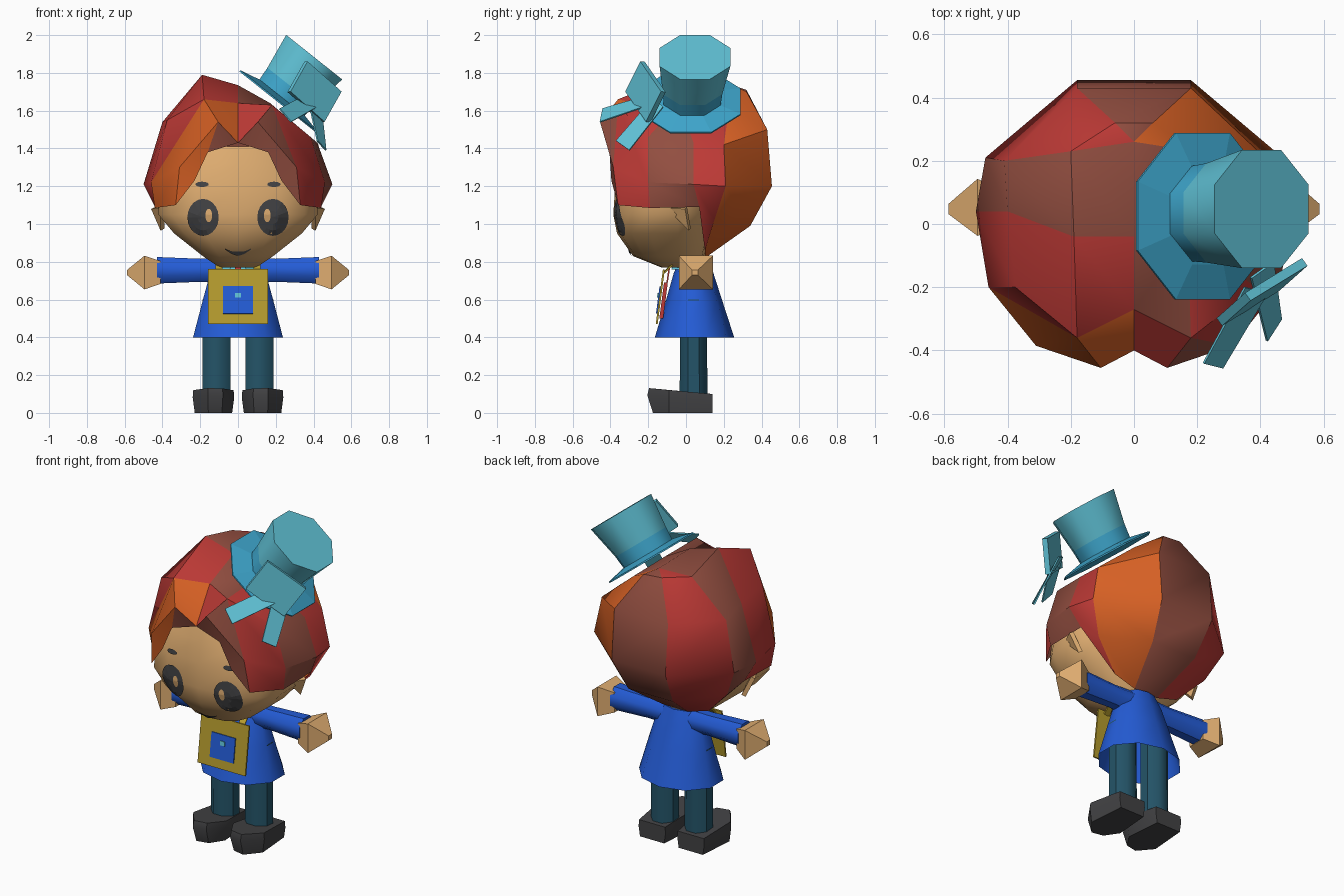
import bpy, bmesh, math
from mathutils import Matrix, Vector
from mathutils.bvhtree import BVHTree

if "Cube" in bpy.data.objects:
    bpy.data.objects.remove(bpy.data.objects["Cube"])


def material(name, *rgb):
    m = bpy.data.materials.new(name)
    lin = [((c / 255 + 0.055) / 1.055) ** 2.4 for c in rgb]
    m.diffuse_color = (*lin, 1)
    m.use_nodes = True
    m.node_tree.nodes["Principled BSDF"].inputs["Base Color"].default_value = m.diffuse_color
    return m


RED = material("hair red", 190, 58, 54)
ORANGE = material("hair orange", 214, 96, 36)
BROWN = material("hair brown", 146, 78, 64)
SKIN = material("skin", 222, 172, 112)
DARK = material("dark grey", 66, 66, 68)
BLUE = material("coat blue", 36, 92, 214)
TEAL = material("trouser teal", 36, 84, 104)
GOLD = material("gold", 182, 156, 46)
CYAN = material("hat cyan", 96, 194, 214)
BAND = material("hat blue", 62, 166, 204)


def finish(name, bm, mats, smooth=None):
    bmesh.ops.recalc_face_normals(bm, faces=bm.faces)
    me = bpy.data.meshes.new(name)
    bm.to_mesh(me)
    bm.free()
    ob = bpy.data.objects.new(name, me)
    bpy.context.collection.objects.link(ob)
    for m in mats:
        me.materials.append(m)
    if smooth:
        bpy.ops.object.select_all(action='DESELECT')
        ob.select_set(True)
        bpy.context.view_layer.objects.active = ob
        bpy.ops.object.shade_smooth_by_angle(angle=math.radians(smooth))
    return ob


def skin_rings(rings, matrix, caps):
    """Join rings of points with quads."""
    bm = bmesh.new()
    rows = [[bm.verts.new(matrix @ Vector(p)) for p in r] for r in rings]
    n = len(rows[0])
    for a, b in zip(rows, rows[1:]):
        for i in range(n):
            bm.faces.new((a[i], a[(i + 1) % n], b[(i + 1) % n], b[i]))
    if caps[0]:
        bm.faces.new(rows[0])
    if caps[1]:
        bm.faces.new(rows[-1])
    return bm


def oval(z, rx, y0, y1, n=8, power=2.0, phase=0.5):
    pts = []
    for i in range(n):
        a = math.tau * (i + phase) / n
        c, s = math.cos(a), math.sin(a)
        k = 2 / power
        pts.append((rx * math.copysign(abs(c) ** k, c),
                    (y0 + y1) / 2 + (y1 - y0) / 2 * math.copysign(abs(s) ** k, s), z))
    return pts


def loft(name, rings, mat, matrix=Matrix(), smooth=45, caps=(True, True), **kw):
    return finish(name, skin_rings([oval(*r, **kw) for r in rings], matrix, caps), [mat], smooth)


def plate(name, pts, mat, thick=0.008):
    """Thin flat panel from its corner points."""
    bm = bmesh.new()
    bm.faces.new([bm.verts.new(p) for p in pts])
    ob = finish(name, bm, [mat])
    mod = ob.modifiers.new("thickness", 'SOLIDIFY')
    mod.thickness, mod.offset = thick, 0
    return ob


# Head and neck
head = loft("head", [(0.77, 0.10, -0.13, 0.06), (0.83, 0.19, -0.28, 0.10),
                     (0.95, 0.345, -0.365, 0.13), (1.05, 0.43, -0.385, 0.15),
                     (1.2, 0.43, -0.375, 0.2), (1.32, 0.38, -0.355, 0.2),
                     (1.41, 0.28, -0.33, 0.2)], SKIN, n=14, power=2.5)
loft("neck", [(0.72, 0.07, -0.03, 0.11), (0.85, 0.07, -0.03, 0.11)], SKIN)

# Painted face details laid on the head surface
tree = BVHTree.FromPolygons([v.co for v in head.data.vertices],
                            [p.vertices for p in head.data.polygons])


def on_face(x, z, lift):
    hit = tree.ray_cast(Vector((x, -2, z)), Vector((0, 1, 0)))[0]
    return (x, (hit.y if hit else -0.3) - lift, z)


def face_patch(name, cx, cz, rx, rz, mat, lift=0.007):
    bm = bmesh.new()
    rows = []
    for k in (0.05, 0.35, 0.7, 1.0):
        rows.append([bm.verts.new(on_face(cx + rx * k * math.cos(a), cz + rz * k * math.sin(a), lift))
                     for a in (math.tau * i / 20 for i in range(20))])
    for a, b in zip(rows, rows[1:]):
        for i in range(20):
            bm.faces.new((a[i], a[(i + 1) % 20], b[(i + 1) % 20], b[i]))
    bm.faces.new(rows[0])
    finish(name, bm, [mat])


for s, side in ((-1, "right"), (1, "left")):
    face_patch(side + "_eye", s * 0.185, 1.035, 0.083, 0.098, DARK)
    face_patch(side + "_eye_glint", s * 0.155, 1.045, 0.018, 0.035, SKIN, 0.011)
    face_patch(side + "_eyebrow", s * 0.19, 1.21, 0.035, 0.014, DARK)

bm = bmesh.new()
arc = [(0.07 * t / 5, 0.843 + 0.026 * (t / 5) ** 2, 0.011 * (1 - abs(t) / 6)) for t in range(-5, 6)]
strip = [[bm.verts.new(on_face(x, z + d, 0.008)) for d in (-w, w)] for x, z, w in arc]
for a, b in zip(strip, strip[1:]):
    bm.faces.new((a[0], b[0], b[1], a[1]))
finish("mouth", bm, [DARK])

# Panelled hair: one half as named points, mirrored with its own colours
P = dict(
    a0=(0.08, 0.10, 0.82), a1=(0.15, 0.34, 0.99), a2=(0.18, 0.455, 1.2), a3=(0.18, 0.43, 1.5), a4=(0.06, 0.32, 1.71),
    b0=(0.22, 0.10, 0.86), b1=(0.38, 0.15, 1.02), b2=(0.47, 0.21, 1.2), b3=(0.41, 0.2, 1.5), b4=(0.2, 0.23, 1.72),
    d0=(0.44, 0.07, 1.09), d1=(0.5, 0.04, 1.21), d2=(0.40, 0.04, 1.54), peak=(0.19, -0.04, 1.79),
    e0=(0.44, -0.19, 1.085), e1=(0.46, -0.2, 1.22), e2=(0.375, -0.2, 1.55),
    f0=(0.33, -0.36, 1.1), f1=(0.31, -0.385, 1.3), g=(0.18, -0.36, 1.66),
    h=(0, -0.40, 1.43), i=(0.105, -0.455, 1.54), j=(0.16, -0.405, 1.38), m=(0.23, -0.395, 1.23),
    k=(0, -0.04, 1.735), k2=(0, -0.27, 1.64), c=(0, 0.26, 1.73))
# The hat presses the hair down on its side
PRESSED = dict(P, peak=(0.17, -0.04, 1.64), b4=(0.19, 0.23, 1.62), d2=(0.42, 0.04, 1.43), b3=(0.425, 0.2, 1.42),
               e2=(0.385, -0.2, 1.46), a4=(0.06, 0.32, 1.70), g=(0.18, -0.36, 1.63))
FACES = [  # corners, colour on +x, colour on -x
    ("a0 b0 b1 a1", 1, 0), ("a1 b1 b2 a2", 1, 0), ("a2 b2 b3 a3", 1, 0), ("a3 b3 b4 a4", 1, 0), ("a4 b4 c", 1, 0),
    ("b0 b1 d0", 0, 2), ("b1 b2 d1 d0", 0, 2), ("b2 b3 d2 d1", 0, 2), ("b3 b4 peak d2", 0, 2), ("b4 c k peak", 2, 2),
    ("d0 d1 e1 e0", 2, 0), ("d1 d2 e2 e1", 2, 0), ("d2 peak e2", 2, 0),
    ("e0 e1 f1 f0", 0, 1), ("e1 e2 g", 0, 0), ("e1 g f1", 0, 1), ("e2 peak g", 0, 0),
    ("f0 f1 m", 2, 1), ("f1 g i", 2, 1), ("f1 i j m", 2, 1), ("i h j", 2, 2),
    ("g i h k2", 0, 1), ("peak g k2 k", 2, 0)]
bm = bmesh.new()
for s in (1, -1):
    vs = {n: bm.verts.new((s * x, y, z)) for n, (x, y, z) in (PRESSED if s > 0 else P).items()}
    for names, right, left in FACES:
        bm.faces.new([vs[n] for n in names.split()]).material_index = right if s > 0 else left
    back = [vs["a%d" % n] for n in range(5)]
    if s > 0:
        first, crown = back, vs["c"]
    else:
        for n in range(4):
            bm.faces.new((first[n], first[n + 1], back[n + 1], back[n])).material_index = 2
        bm.faces.new((first[4], crown, back[4])).material_index = 2
bmesh.ops.remove_doubles(bm, verts=bm.verts, dist=0.0005)
finish("hair", bm, [RED, ORANGE, BROWN], 36)

# Coat, open underneath
loft("coat", [(0.4, 0.25, -0.165, 0.255), (0.6, 0.195, -0.105, 0.19), (0.74, 0.155, -0.065, 0.145),
              (0.82, 0.10, -0.03, 0.12)], BLUE, caps=(False, True), n=10)
loft("collar", [(0.76, 0.11, -0.085, 0.10), (0.80, 0.085, -0.06, 0.11)], CYAN, smooth=None)

# Paired limbs
to_x = Matrix.Rotation(math.pi / 2, 4, 'Y')
for s, side in ((-1, "right"), (1, "left")):
    flip = Matrix.Diagonal((s, 1, 1, 1))
    arm = flip @ Matrix.Translation((0, 0.045, 0.755)) @ to_x
    loft(side + "_sleeve", [(0.05, 0.07, -0.07, 0.07), (0.2, 0.066, -0.065, 0.065), (0.43, 0.076, -0.076, 0.076)],
         BLUE, arm, n=8)
    loft(side + "_hand", [(0.41, 0.085, -0.08, 0.08), (0.495, 0.126, -0.12, 0.135), (0.587, 0.02, -0.02, 0.025)],
         SKIN, arm @ Matrix.Translation((0.012, 0, 0)), smooth=30, n=4)
    plate(side + "_ear", [(s * 0.40, -0.10, 1.09), (s * 0.45, 0.0, 1.085), (s * 0.40, 0.02, 0.97)], SKIN, 0.025)
    loft(side + "_leg", [(0.08, 0.08, -0.04, 0.12), (0.6, 0.08, -0.035, 0.115)], TEAL,
         flip @ Matrix.Translation((0.113, 0, 0)))
    # Shoe with a blunt pointed toe and a top sloping to the heel
    sole = [(-0.11, -0.08), (-0.05, -0.19), (0.03, -0.205), (0.11, -0.09), (0.09, 0.14), (-0.09, 0.14)]
    shoe = [[(x * k, y + dy * (y < -0.15), z + slope * (0.14 - y)) for x, y in sole]
            for k, z, slope, dy in ((0.9, 0, 0, 0.03), (1, 0.06, 0.1, 0), (0.97, 0.1, 0.09, 0.01))]
    finish(side + "_shoe", skin_rings(shoe, flip @ Matrix.Translation((0.13, 0, 0)), (True, True)), [DARK], 40)


# Chest bag on the coat front, with shirt, tie and straps behind it
def chest(x0, x1, z0, z1, lift):
    def y(z):
        return -0.155 + (z - 0.47) * 0.13 - lift
    return [(x0, y(z0), z0), (x1, y(z0), z0), (x1, y(z1), z1), (x0, y(z1), z1)]


plate("bag", chest(-0.16, 0.16, 0.47, 0.76, 0), GOLD, 0.01)
plate("bag_panel", chest(-0.08, 0.08, 0.525, 0.67, 0.007), BLUE)
plate("bag_button", chest(-0.015, 0.015, 0.61, 0.635, 0.013), CYAN)
plate("tie", chest(-0.07, 0.07, 0.5, 0.69, -0.02), RED, 0.02)
plate("tie_knot", [(-0.02, -0.10, 0.69), (0.02, -0.10, 0.69), (0.015, -0.085, 0.79), (-0.015, -0.085, 0.79)], RED)
for s, side in ((-1, "right"), (1, "left")):
    plate(side + "_strap", [(s * 0.12, -0.115, 0.74), (s * 0.08, -0.12, 0.74),
                            (s * 0.085, -0.05, 0.815), (s * 0.115, -0.04, 0.815)], GOLD)

# Tilted top hat
tilt = Matrix.Translation((0.218, 0.025, 1.65)) @ Matrix.Rotation(math.radians(38.5), 4, 'Y')
loft("hat_brim", [(-0.008, 0.285, -0.285, 0.285), (0.0, 0.285, -0.285, 0.285), (0.025, 0.165, -0.165, 0.165)],
     BAND, tilt, smooth=None)
loft("hat_band", [(0.015, 0.165, -0.155, 0.17), (0.10, 0.172, -0.16, 0.18)], BAND, tilt, smooth=50)
loft("hat_crown", [(0.10, 0.172, -0.16, 0.18), (0.298, 0.205, -0.18, 0.225)], CYAN, tilt, smooth=50)

# Ribbon bow with two tails
plate("bow", [(0.36, -0.23, 1.86), (0.54, -0.12, 1.70), (0.45, -0.2, 1.54), (0.27, -0.31, 1.70)], CYAN, 0.03)
plate("front_tail", [(0.22, -0.44, 1.61), (0.28, -0.455, 1.54), (0.42, -0.22, 1.62), (0.35, -0.2, 1.68)], CYAN)
plate("side_tail", [(0.42, -0.37, 1.44), (0.465, -0.3, 1.39), (0.44, -0.12, 1.62), (0.37, -0.17, 1.67)], CYAN)
